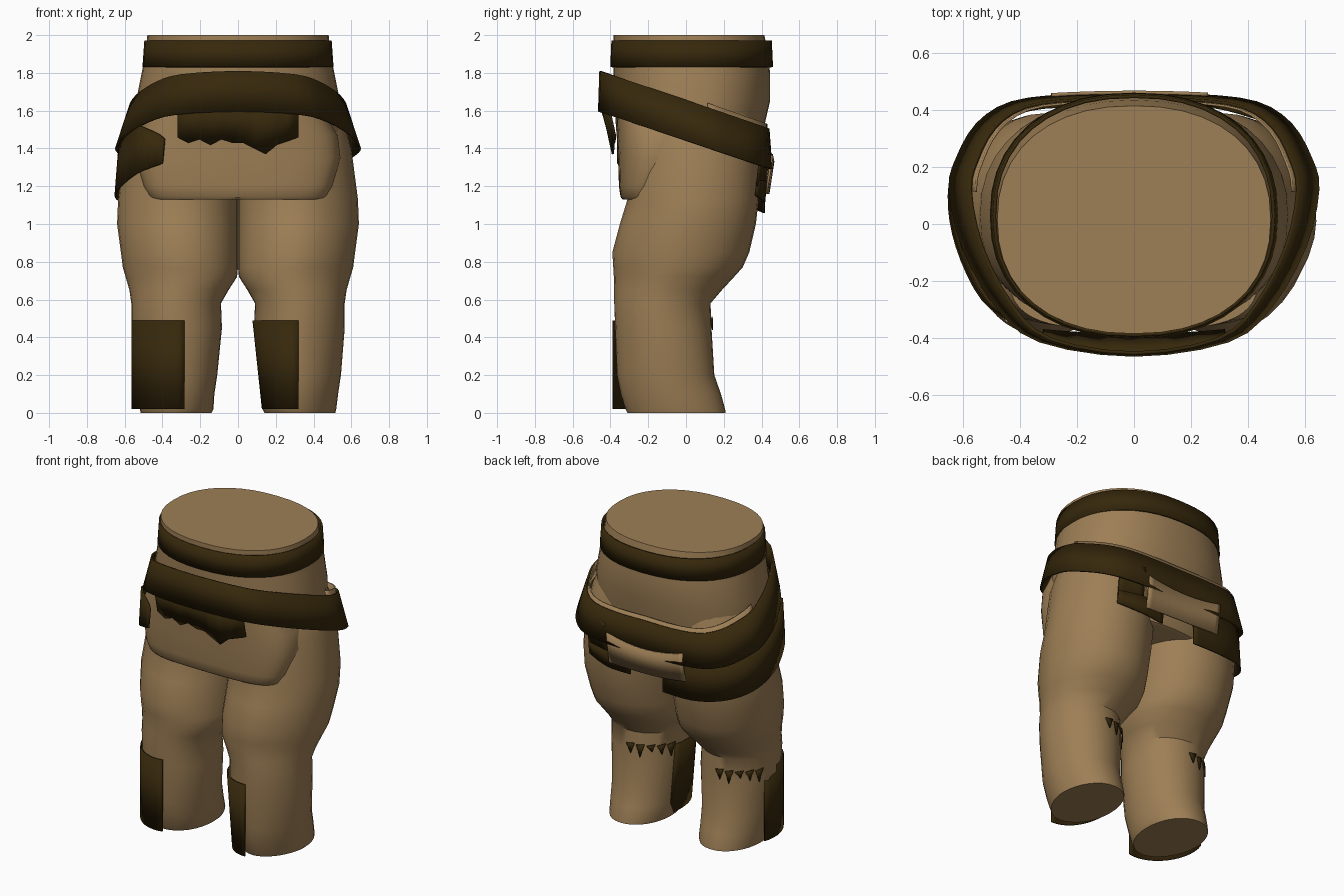
import bpy, bmesh, math
from mathutils import Vector

if "Cube" in bpy.data.objects:
    bpy.data.objects.remove(bpy.data.objects["Cube"])


def material(name, rgb):
    m = bpy.data.materials.new(name)
    m.diffuse_color = (*rgb, 1)
    m.use_nodes = True
    m.node_tree.nodes["Principled BSDF"].inputs["Base Color"].default_value = m.diffuse_color
    return m


TAN = material("tan cloth", (0.34, 0.212, 0.092))
DARK = material("dark leather", (0.037, 0.021, 0.0035))


def finish(name, verts, faces, mat, angle=40, thick=0):
    me = bpy.data.meshes.new(name)
    me.from_pydata(verts, [], faces)
    bm = bmesh.new()
    bm.from_mesh(me)
    bmesh.ops.recalc_face_normals(bm, faces=bm.faces)
    bm.to_mesh(me)
    bm.free()
    me.materials.append(mat)
    ob = bpy.data.objects.new(name, me)
    bpy.context.collection.objects.link(ob)
    if thick:
        mod = ob.modifiers.new("thickness", 'SOLIDIFY')
        mod.thickness = thick
        mod.offset = 0
    bpy.ops.object.select_all(action='DESELECT')
    bpy.context.view_layer.objects.active = ob
    ob.select_set(True)
    bpy.ops.object.shade_smooth_by_angle(angle=math.radians(angle))
    return ob


def oval(x0, x1, y0, y1, a, power):
    """Point on a squarish oval that fills the given box."""
    c, s = math.cos(a), math.sin(a)
    e = 2 / power
    return ((x0 + x1) / 2 + (x1 - x0) / 2 * math.copysign(abs(c) ** e, c),
            (y0 + y1) / 2 + (y1 - y0) / 2 * math.copysign(abs(s) ** e, s))


def loft(name, rings, mat, n=32, power=2.0, front_power=None, side=1):
    """Closed body through rings (z, x0, x1, y0, y1)."""
    verts, faces = [], []
    for z, *box in rings:
        for i in range(n):
            a = 2 * math.pi * i / n
            outer_front = a > 1.5 * math.pi
            x, y = oval(*box, a, front_power if front_power and outer_front else power)
            verts.append((side * x, y, z))
    for r in range(len(rings) - 1):
        for i in range(n):
            j = (i + 1) % n
            faces.append((r * n + i, r * n + j, (r + 1) * n + j, (r + 1) * n + i))
    faces.append(tuple(range(n)))
    faces.append(tuple(range((len(rings) - 1) * n, len(rings) * n)))
    return finish(name, verts, faces, mat)


def smooth_path(pts, steps=4, closed=False):
    """Catmull-Rom resampling of a short list of points."""
    pts = [Vector(p) for p in pts]
    n, out = len(pts), []
    for i in range(n if closed else n - 1):
        p = [pts[(i + k) % n] if closed else pts[min(max(i + k, 0), n - 1)]
             for k in (-1, 0, 1, 2)]
        for s in range(steps):
            t = s / steps
            out.append(0.5 * (2 * p[1] + (p[2] - p[0]) * t
                              + (2 * p[0] - 5 * p[1] + 4 * p[2] - p[3]) * t * t
                              + (3 * p[1] - p[0] - 3 * p[2] + p[3]) * t ** 3))
    return out if closed else out + [pts[-1]]


def strip(name, low, high, mat, closed=False, thick=0.012):
    n = len(low)
    faces = [(i, (i + 1) % n, n + (i + 1) % n, n + i)
             for i in range(n if closed else n - 1)]
    return finish(name, list(low) + list(high), faces, mat, thick=thick)


# Torso
loft("torso", [
    (1.13, -.46, .46, -.335, .34), (1.14, -.475, .475, -.345, .36),
    (1.20, -.50, .50, -.35, .385), (1.35, -.54, .54, -.355, .395),
    (1.50, -.55, .55, -.37, .41), (1.65, -.54, .54, -.38, .445),
    (1.80, -.51, .51, -.385, .445), (1.90, -.49, .49, -.385, .435),
    (2.00, -.48, .48, -.385, .415)], TAN, n=40, power=2.25)

# Boxy front flap that blends into the hips above its lower edge
loft("front_flap", [
    (1.13, -.46, .46, -.335, 0), (1.145, -.475, .475, -.347, 0),
    (1.20, -.50, .50, -.355, .02), (1.35, -.545, .545, -.36, .2),
    (1.47, -.53, .53, -.365, .2), (1.62, -.44, .44, -.37, .1)], TAN, n=48, power=3.4)

# Legs
LEG = [(0, .14, .515, -.31, .21), (.02, .13, .52, -.32, .207),
       (.10, .125, .53, -.345, .185), (.20, .11, .545, -.365, .15),
       (.45, .085, .565, -.375, .135), (.58, .09, .565, -.38, .13),
       (.65, .05, .575, -.38, .19), (.72, .005, .595, -.382, .255),
       (.77, 0, .61, -.385, .30), (.85, 0, .62, -.39, .335),
       (1.0, 0, .64, -.35, .37), (1.13, 0, .635, -.31, .385),
       (1.4, 0, .60, -.30, .39), (1.55, .02, .56, -.25, .36),
       (1.7, .10, .46, -.20, .30)]
for side, label in ((1, "right"), (-1, "left")):
    loft(label + "_leg", LEG, TAN, power=2.08, front_power=1.8, side=side)

# Waist belt
ring = [oval(-.50, .50, -.395, .455, 2 * math.pi * i / 40, 2.25) for i in range(40)]
strip("waist_belt", [(x, y, 1.83) for x, y in ring],
      [(x * .98, y * .985, 1.97) for x, y in ring], DARK, closed=True)

# Slanted hip belt, high in front and low at the back
half = [(.33, -.41), (.48, -.29), (.60, -.08), (.645, .12),
        (.62, .23), (.55, .35), (.43, .425), (.23, .45)]
outline = [(0, -.46)] + half + [(0, .45)] + [(-x, y) for x, y in reversed(half)]
path = smooth_path(outline, 3, closed=True)


def slope(y):
    return 1.595 - 0.335 * (y + 0.46)


strip("hip_belt", [(p.x, p.y, slope(p.y)) for p in path],
      [(p.x * .89, p.y * (.965 if p.y > 0 else .985), slope(p.y) + .215) for p in path],
      DARK, closed=True)

# Tan lining that peeks out above the rear half of the hip belt
rear = [p for p in path if p.y > .1]
strip("hip_lining", [(p.x * .90, p.y * .955, slope(p.y) + .12) for p in rear],
      [(p.x * .86, p.y * .945, slope(p.y) + .24) for p in rear], TAN, thick=.008)

# Ragged front cloth under the hip belt
bottom = [1.46, 1.43, 1.45, 1.42, 1.45, 1.43, 1.43, 1.40, 1.37, 1.42, 1.44, 1.46]
xs = [-.32 + .64 * i / 11 for i in range(12)]
strip("front_cloth", [(x, -.39 + .15 * x * x, z) for x, z in zip(xs, bottom)],
      [(x, -.45 + .4 * x * x, 1.62) for x in xs], DARK)

# Low side sash running from the front to the back of one hip
sash = smooth_path([(-.40, -.36, 1.32), (-.53, -.265, 1.27), (-.62, -.08, 1.20),
                    (-.648, .10, 1.15), (-.61, .25, 1.11), (-.50, .36, 1.08),
                    (-.33, .41, 1.06), (-.12, .41, 1.06)])
strip("side_sash", sash,
      [(p.x * .97, p.y, p.z + min(.13 + .03 * i, .25)) for i, p in enumerate(sash)], DARK)

# Short hanging strap on the back of the other hip
strap = smooth_path([(.12, .405, 1.11), (.28, .412, 1.12), (.44, .37, 1.15)])
strip("back_strap", strap, [(p.x, p.y + .01, 1.23) for p in strap], DARK)
hang = smooth_path([(.28, .418, 1.20), (.44, .375, 1.20)])
strip("back_hanger", hang, [(p.x, p.y + .025, 1.42) for p in hang], DARK)

# Tan panel over the middle of the back
panel = smooth_path([(-.29, .425, 1.18), (-.12, .435, 1.165), (.08, .435, 1.16),
                     (.26, .425, 1.16)])
strip("back_panel", panel,
      [(p.x, .462 - .1 * p.x ** 2, 1.33 + .5 * p.x ** 2) for p in panel], TAN)

# Shin guards, both covering the same direction of each leg
for label, x0, x1, first, taper, power in (("left", -.56, -.10, 282, 0, 1.95),
                                           ("right", .08, .56, 270, .05, 2.2)):
    angles = [math.radians(first + (160 - first) * i / 14) for i in range(15)]
    ring = [oval(x0, x1, -.385, .14, a, power) for a in angles]
    mid = (x0 + x1) / 2
    low = [(x + taper * max(0, mid - x) / (mid - x0), y, .02) for x, y in ring]
    strip(label + "_shin_guard", low, [(x, y, .49) for x, y in ring], DARK, thick=.008)
    # Ragged teeth behind the guard
    verts, faces = [], []
    for k in range(5):
        a = math.radians(152 - 15 * k)
        for da, z in ((.12, .51), (-.10, .50), (.02 * (k % 3), .42 + .02 * (k % 3))):
            verts.append((*oval(x0 - .003, x1 + .003, -.385, .14, a + da, 2.1), z))
        faces.append((3 * k, 3 * k + 1, 3 * k + 2))
    finish(label + "_guard_teeth", verts, faces, DARK, thick=.006)
